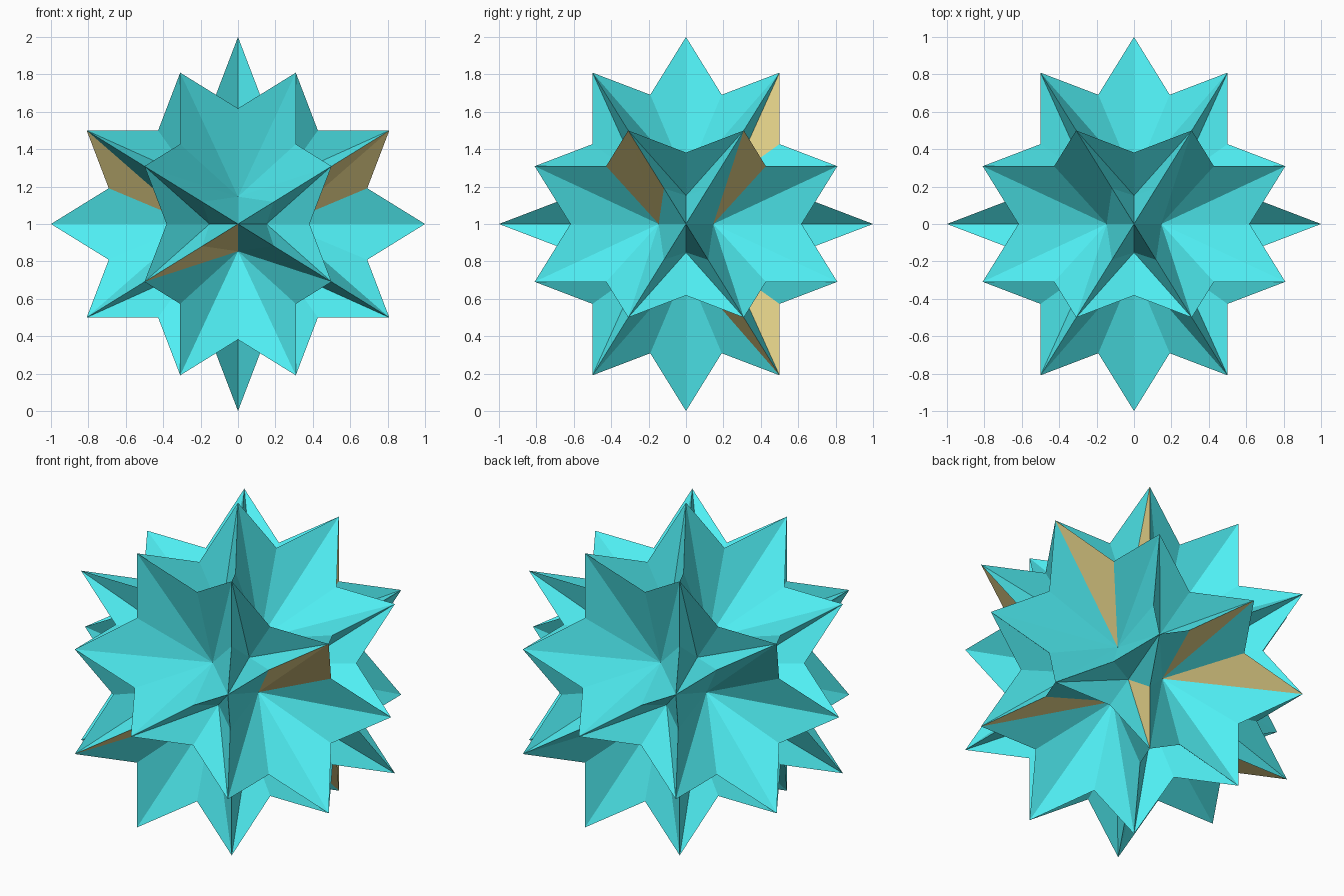
import bpy
from math import sin, cos, pi, sqrt
from mathutils import Vector

if "Cube" in bpy.data.objects:
    bpy.data.objects.remove(bpy.data.objects["Cube"])

PHI = (1 + sqrt(5)) / 2
B = 1 / sqrt(1 + PHI * PHI)
A = PHI * B
H = 0.189            # half thickness of each star disc
CENTRE = Vector((0, 0, 1))


def material(name, rgb):
    m = bpy.data.materials.new(name)
    m.diffuse_color = (*rgb, 1)
    m.use_nodes = True
    m.node_tree.nodes["Principled BSDF"].inputs["Base Color"].default_value = m.diffuse_color
    return m


teal = material("teal", (0.08, 0.87, 0.91))
gold = material("gold", (0.87, 0.72, 0.28))


# A ten-pointed star whose crossing edges rise to an apex on both sides
def star_disc(name, axis, ref, gold_faces):
    n = Vector(axis).normalized()
    u = Vector(ref)
    w = n.cross(u)
    verts = [CENTRE + u * cos(k * pi / 5) + w * sin(k * pi / 5) for k in range(10)]
    verts += [CENTRE + n * H, CENTRE - n * H]
    faces, slots = [], []
    for side in (1, -1):
        for k in range(10):
            j = (k + 3) % 10
            faces.append((10, k, j) if side == 1 else (11, j, k))
            slots.append(1 if (side, k) in gold_faces else 0)
    mesh = bpy.data.meshes.new(name)
    mesh.from_pydata(verts, [], faces)
    mesh.materials.append(teal)
    mesh.materials.append(gold)
    for poly, slot in zip(mesh.polygons, slots):
        poly.material_index = slot
    mesh.update()
    ob = bpy.data.objects.new(name, mesh)
    bpy.context.collection.objects.link(ob)


# Six discs, one across each five-fold axis; a few facets are gold
X, Y, Z = (1, 0, 0), (0, 1, 0), (0, 0, 1)
discs = [
    ((0, A, B), X, {(-1, 9), (-1, 3)}),
    ((0, A, -B), X, set()),
    ((B, 0, A), Y, {(-1, 7)}),
    ((-B, 0, A), Y, {(-1, 8), (-1, 4), (-1, 2)}),
    ((A, B, 0), Z, set()),
    ((A, -B, 0), Z, {(1, 6)}),
]
for i, (axis, ref, gold_faces) in enumerate(discs):
    star_disc(f"star_disc_{i + 1}", axis, ref, gold_faces)
